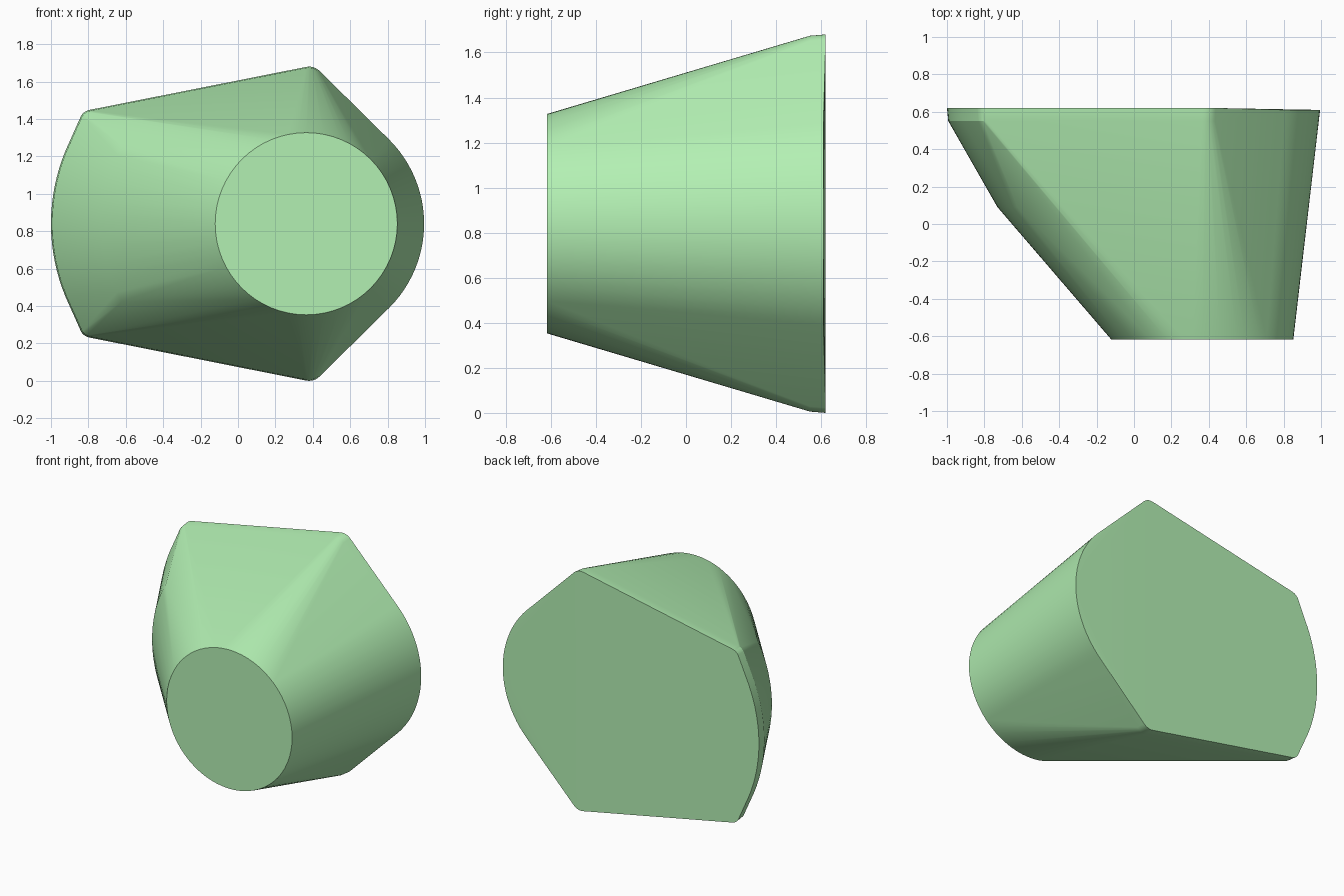
import bpy, bmesh
from math import sin, cos, radians

if "Cube" in bpy.data.objects:
    bpy.data.objects.remove(bpy.data.objects["Cube"])

ZC = 0.84  # height of the symmetry axis


def arc(cx, cz, r, a0, a1, n):
    """Points (x, z) on an arc; z is measured from the axis."""
    steps = [radians(a0 + (a1 - a0) * i / n) for i in range(n + 1)]
    return [(cx + r * cos(a), cz + r * sin(a)) for a in steps]


def mirrored(points):
    return points + [(x, -z) for x, z in points]


bm = bmesh.new()


def section(points, y, s=1.0):
    for x, z in points:
        bm.verts.new((x * s, y, ZC + z * s))


# Round front face
section(arc(0.365, 0, 0.487, 0, 354.375, 63), -0.617)

# Back plate: rounded upper corners and wide left arc, with a thin rim
plate = mirrored(arc(0.38, 0.76, 0.08, 45, 101, 6)
                 + arc(-0.78, 0.54, 0.07, 101, 146, 5)
                 + arc(0.02, 0, 1.02, 146, 180, 12))
section(plate, 0.62)
section(plate, 0.55, 0.993)

# Right-hand back arc
section(mirrored(arc(0.36, 0, 0.635, 0, 45, 12)), 0.61)

# Bulge on the left flank
section(mirrored(arc(0.127, 0, 0.857, 151, 180, 8)), 0.09)

# Wrap everything in one convex skin
bmesh.ops.remove_doubles(bm, verts=bm.verts, dist=0.0005)
hull = bmesh.ops.convex_hull(bm, input=bm.verts)
loose = [v for v in bm.verts if not v.link_faces]
bmesh.ops.delete(bm, geom=loose, context='VERTS')
bmesh.ops.dissolve_limit(bm, angle_limit=radians(0.2), verts=bm.verts, edges=bm.edges)
bmesh.ops.recalc_face_normals(bm, faces=bm.faces)

mesh = bpy.data.meshes.new("tapered_body")
bm.to_mesh(mesh)
bm.free()
body = bpy.data.objects.new("tapered_body", mesh)
bpy.context.collection.objects.link(body)

# Pale green finish
green = bpy.data.materials.new("pale_green")
green.diffuse_color = (0.45, 0.87, 0.45, 1)
green.use_nodes = True
green.node_tree.nodes["Principled BSDF"].inputs["Base Color"].default_value = green.diffuse_color
mesh.materials.append(green)

bpy.context.view_layer.objects.active = body
body.select_set(True)
bpy.ops.object.shade_smooth_by_angle(angle=radians(15))
